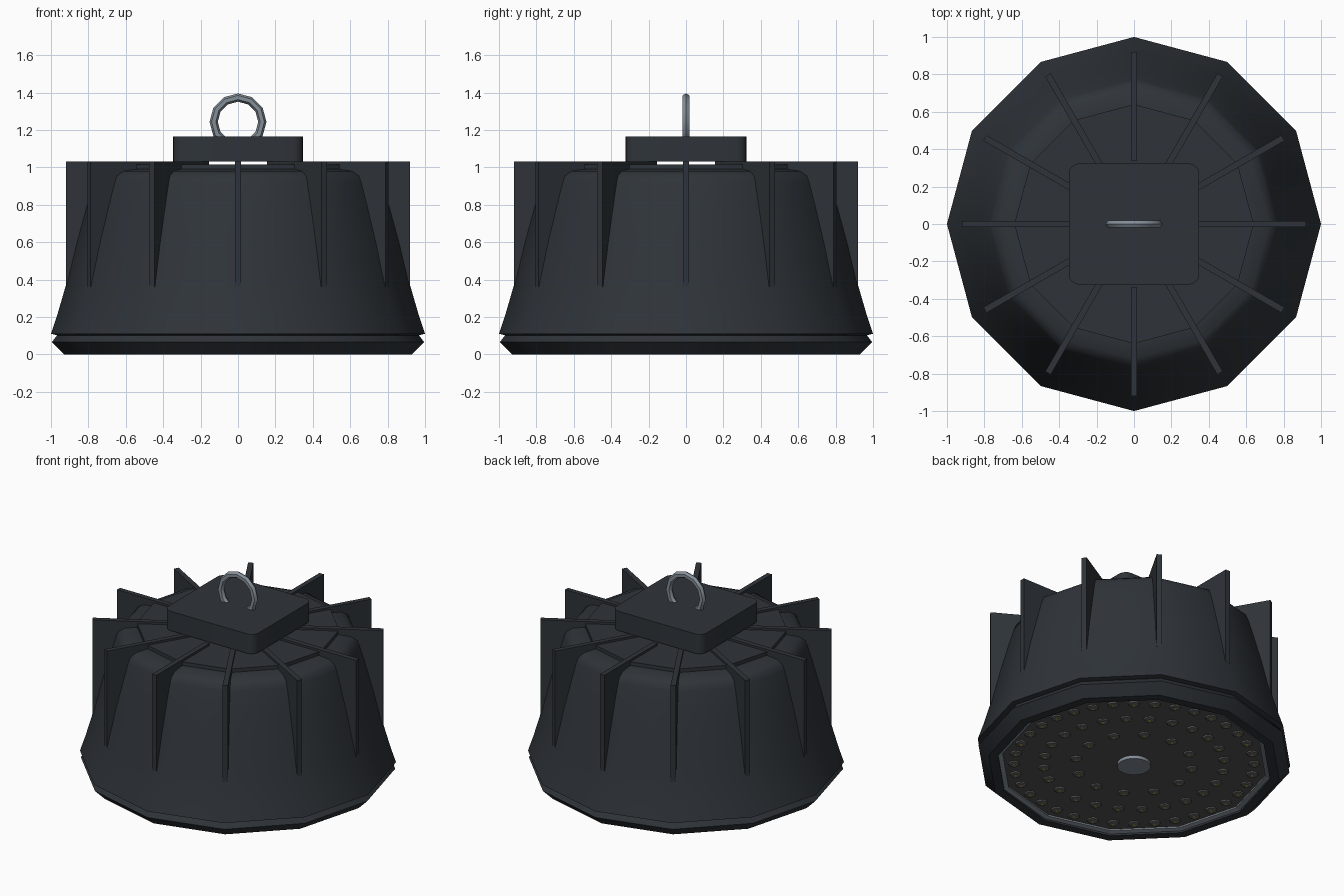
import bpy, bmesh, math
from mathutils import Matrix, Vector

if "Cube" in bpy.data.objects:
    bpy.data.objects.remove(bpy.data.objects["Cube"])


def material(name, rgb):
    m = bpy.data.materials.new(name)
    m.diffuse_color = (*rgb, 1)
    m.use_nodes = True
    m.node_tree.nodes["Principled BSDF"].inputs["Base Color"].default_value = m.diffuse_color
    return m


DARK = material("dark_paint", (0.028, 0.034, 0.041))
STEEL = material("steel", (0.23, 0.27, 0.31))
PLATE = material("board_grey", (0.09, 0.088, 0.085))
LENS = material("lens_grey", (0.12, 0.12, 0.12))
CHIP = material("chip_yellow", (0.5, 0.38, 0.08))


def finish(name, bm, mat, smooth=None):
    bmesh.ops.recalc_face_normals(bm, faces=bm.faces)
    mesh = bpy.data.meshes.new(name)
    bm.to_mesh(mesh)
    bm.free()
    mesh.materials.append(mat)
    ob = bpy.data.objects.new(name, mesh)
    bpy.context.collection.objects.link(ob)
    if smooth:
        bpy.ops.object.select_all(action='DESELECT')
        ob.select_set(True)
        bpy.context.view_layer.objects.active = ob
        bpy.ops.object.shade_smooth_by_angle(angle=math.radians(smooth))
    return ob


def revolve(bm, profile, n=12, centre=(0, 0), loop=False):
    """Revolve (radius, z) points; open profiles are capped at both ends."""
    rings = []
    for r, z in profile:
        rings.append([bm.verts.new((centre[0] + r * math.cos(2 * math.pi * i / n),
                                    centre[1] + r * math.sin(2 * math.pi * i / n), z))
                      for i in range(n)])
    pairs = list(zip(rings, rings[1:]))
    if loop:
        pairs.append((rings[-1], rings[0]))
    else:
        bm.faces.new(rings[0])
        bm.faces.new(rings[-1])
    for a, b in pairs:
        for i in range(n):
            j = (i + 1) % n
            bm.faces.new((a[i], a[j], b[j], b[i]))


def lathe(name, profile, mat, n=12, loop=False, smooth=None):
    bm = bmesh.new()
    revolve(bm, profile, n, loop=loop)
    return finish(name, bm, mat, smooth)


# Housing bell and the plate on top of it
lathe("housing", [(0.96, 0.10), (1.0, 0.11), (0.965, 0.215), (0.92, 0.37), (0.865, 0.60),
                  (0.81, 0.80), (0.775, 0.92), (0.76, 0.955), (0.72, 0.98), (0.64, 0.99)],
      DARK, smooth=35)
lathe("top_plate", [(0.64, 0.98), (0.64, 1.015)], DARK)

# Bottom rim with a recess for the light board
lathe("bottom_rim", [(0.93, 0.0), (0.995, 0.065), (0.965, 0.105), (0.80, 0.105),
                     (0.80, 0.05), (0.87, 0.05), (0.87, 0.0)], DARK, loop=True, smooth=30)
lathe("trim_ring", [(0.872, 0.012), (0.872, 0.05), (0.84, 0.05), (0.84, 0.02)],
      STEEL, loop=True)
lathe("light_board", [(0.85, 0.03), (0.85, 0.06)], PLATE)
lathe("sensor", [(0.105, 0.008), (0.105, 0.04)], STEEL, n=24, smooth=30)

# Three rings of light lenses, each with a small chip
lenses, chips = bmesh.new(), bmesh.new()
for count, radius in ((36, 0.757), (24, 0.57), (12, 0.37)):
    for k in range(count):
        a = 2 * math.pi * k / count
        c = (radius * math.cos(a), radius * math.sin(a))
        revolve(lenses, [(0.038, 0.032), (0.034, 0.022), (0.02, 0.018)], 12, c)
        revolve(chips, [(0.01, 0.02), (0.01, 0.016)], 6, c)
finish("light_lenses", lenses, LENS, 40)
finish("light_chips", chips, CHIP)

# Twelve radial cooling fins
fins = bmesh.new()
for k in range(12):
    size = Matrix.Diagonal((0.92 - 0.34, 0.034, 1.03 - 0.36, 1))
    place = Matrix.Translation(((0.92 + 0.34) / 2, 0, (1.03 + 0.36) / 2))
    bmesh.ops.create_cube(fins, size=1,
                          matrix=Matrix.Rotation(math.radians(30 * k), 4, 'Z') @ place @ size)
finish("cooling_fins", fins, DARK)

# Driver box with rounded upright corners
box = bmesh.new()
bmesh.ops.create_cube(box, size=1, matrix=Matrix.Translation((0, 0, 1.0975))
                      @ Matrix.Diagonal((0.696, 0.648, 0.135, 1)))
upright = [e for e in box.edges
           if abs((e.verts[0].co - e.verts[1].co).normalized().z) > 0.9]
bmesh.ops.bevel(box, geom=upright, offset=0.055, segments=4, profile=0.5, affect='EDGES')
finish("driver_box", box, DARK, 35)

# Hanging ring
bpy.ops.mesh.primitive_torus_add(major_segments=12, minor_segments=6, major_radius=0.13,
                                 minor_radius=0.022, location=(0, 0, 1.243),
                                 rotation=(math.pi / 2, 0, 0))
ring = bpy.context.object
ring.name = "hanging_ring"
ring.data.materials.append(STEEL)
bpy.ops.object.shade_smooth_by_angle(angle=math.radians(40))
